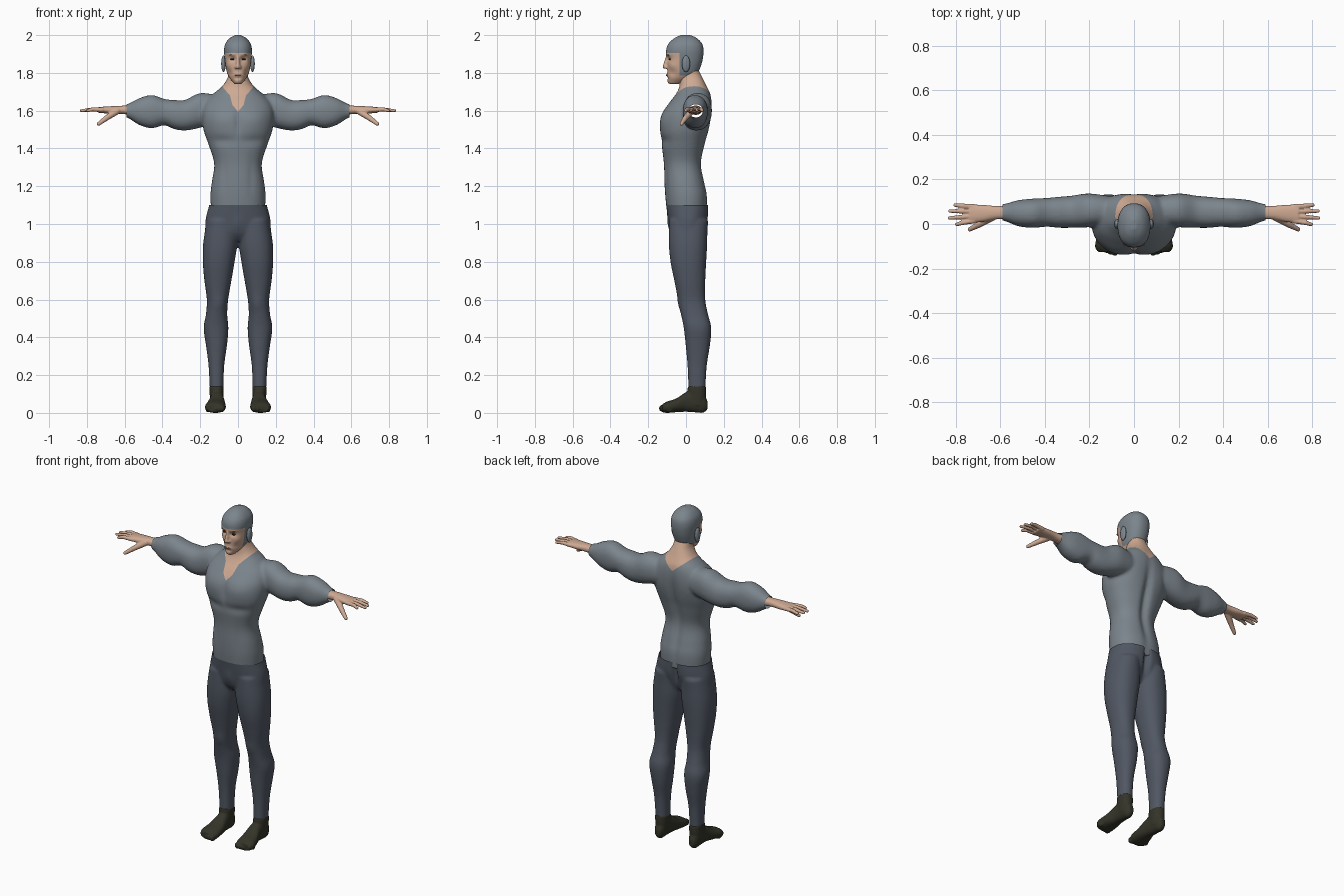
import bpy, bmesh, math
from mathutils import Matrix, Vector

default = bpy.data.objects.get("Cube")
if default:
    bpy.data.objects.remove(default, do_unlink=True)


def material(name, rgb):
    mat = bpy.data.materials.new(name)
    mat.use_nodes = True
    mat.diffuse_color = (*rgb, 1)
    for node in mat.node_tree.nodes:
        if node.type == 'BSDF_PRINCIPLED':
            node.inputs["Base Color"].default_value = (*rgb, 1)
    return mat


GREY = material("shirt grey", (.2, .235, .265))
BLUE = material("trouser slate", (.082, .096, .125))
SKIN = material("skin", (.62, .4, .29))
BOOT = material("boot olive", (.034, .034, .022))
DARK = material("eye brown", (.03, .02, .015))
LIPS = material("lip pink", (.42, .2, .16))


def loft(bm, rows, axis, n=40, steps=5):
    """Smooth skin through rounded sections (position, low/high, low/high)."""
    ext = [rows[0]] + rows + [rows[-1]]
    path = []
    for p, q, r, s in zip(ext, ext[1:], ext[2:], ext[3:]):
        for k in range(steps):
            t = k / steps
            path.append([b + t * ((c - a) + t * ((2*a - 5*b + 4*c - d) + t * (3*b - a - 3*c + d))) / 2
                         for a, b, c, d in zip(p, q, r, s)])
    path.append(rows[-1])
    soft = lambda c: math.copysign(abs(c) ** .88, c)
    rings = []
    for t, a, b, c, d in path:
        ring = []
        for k in range(n):
            ang = math.tau * k / n
            u = (a + b) / 2 + (b - a) / 2 * soft(math.cos(ang))
            v = (c + d) / 2 + (d - c) / 2 * soft(math.sin(ang))
            ring.append(bm.verts.new([(t, u, v), (u, t, v), (u, v, t)][axis]))
        rings.append(ring)
    for low, high in zip(rings, rings[1:]):
        for k in range(n):
            m = (k + 1) % n
            bm.faces.new((low[k], low[m], high[m], high[k]))
    bm.faces.new(rings[0][::-1])
    bm.faces.new(rings[-1])


def both(rows):
    return [(z, -w, w, a, b) for z, w, a, b in rows]


def ball(bm, centre, size, detail=2):
    place = Matrix.Translation(centre) @ Matrix.Diagonal((*size, 1))
    bmesh.ops.create_icosphere(bm, subdivisions=detail, radius=1, matrix=place)


def beads(bm, path):
    for a, b in zip(path, path[1:]):
        for k in range(9):
            x, y, z, r = Vector(a).lerp(Vector(b), k / 8)
            ball(bm, (x, y, z), (r, r, r))


def flip(bm, faces):
    verts = {v for f in faces for v in f.verts}
    for v in verts:
        v.co.x = -v.co.x
    bmesh.ops.reverse_faces(bm, faces=faces)


def add_mirror(bm):
    copy = bmesh.ops.duplicate(bm, geom=bm.verts[:] + bm.edges[:] + bm.faces[:])
    flip(bm, [g for g in copy["geom"] if isinstance(g, bmesh.types.BMFace)])


def save(name, bm, mats):
    for f in bm.faces:
        f.smooth = True
    mesh = bpy.data.meshes.new(name)
    bm.to_mesh(mesh)
    for m in mats:
        mesh.materials.append(m)
    ob = bpy.data.objects.new(name, mesh)
    bpy.context.scene.collection.objects.link(ob)
    return ob


def save_pair(name, bm, mats):
    save("left_" + name, bm, mats)
    flip(bm, bm.faces[:])
    save("right_" + name, bm, mats)


def fuse(bm, voxel, rounds):
    """Blend overlapping solids into one smooth skin."""
    bmesh.ops.recalc_face_normals(bm, faces=bm.faces[:])
    ob = save("blend", bm, [])
    remesh = ob.modifiers.new("Remesh", 'REMESH')
    remesh.mode, remesh.voxel_size = 'VOXEL', voxel
    ob.modifiers.new("Smooth", 'SMOOTH').iterations = rounds
    out = bmesh.new()
    out.from_object(ob, bpy.context.evaluated_depsgraph_get())
    mesh = ob.data
    bpy.data.objects.remove(ob)
    bpy.data.meshes.remove(mesh)
    return out


def sculpt(bm, bumps):
    """Push the skin in or out around mirrored centres."""
    bm.normal_update()
    moves = []
    for v in bm.verts:
        p = (abs(v.co.x), v.co.y, v.co.z)
        push = sum(amt * math.exp(-sum(((a - b) / r) ** 2 for a, b, r in zip(p, c, rad)))
                   for c, rad, amt in bumps)
        moves.append(v.normal * push)
    for v, move in zip(bm.verts, moves):
        v.co += move


def cut(bm, point, normal, clear=False):
    bmesh.ops.bisect_plane(bm, geom=bm.verts[:] + bm.edges[:] + bm.faces[:],
                           plane_co=point, plane_no=normal, clear_outer=clear)


def paint(bm, rule):
    for f in bm.faces:
        f.material_index = int(rule(f.calc_center_median()))


# Shirt: sleeves and torso blended together, with the bare neck
bm = bmesh.new()
loft(bm, [(.1, 0, .12, 1.54, 1.68), (.2, -.014, .137, 1.51, 1.693), (.28, -.017, .127, 1.495, 1.657),
          (.34, -.017, .122, 1.503, 1.657), (.39, -.012, .117, 1.523, 1.662), (.455, -.017, .114, 1.507, 1.683),
          (.52, -.01, .107, 1.523, 1.667), (.58, .013, .091, 1.56, 1.637), (.63, .02, .086, 1.575, 1.627)], 0)
add_mirror(bm)
loft(bm, both([(1.06, .142, -.1, .11), (1.15, .146, -.11, .113), (1.22, .139, -.114, .1), (1.32, .126, -.117, .083),
               (1.42, .156, -.129, .102), (1.5, .183, -.136, .122), (1.58, .19, -.125, .134),
               (1.64, .175, -.09, .137), (1.69, .13, -.052, .13), (1.73, .083, -.035, .11),
               (1.78, .053, -.033, .085), (1.83, .05, -.03, .06)]), 2)
bm = fuse(bm, .009, 6)
sculpt(bm, [((.085, -.12, 1.55), (.07, .06, .06), .01), ((.08, -.12, 1.44), (.08, .05, .025), -.007),
            ((0, -.13, 1.54), (.016, .05, .07), -.008), ((0, .12, 1.38), (.025, .07, .2), -.022),
            ((.1, .12, 1.56), (.06, .05, .07), .005), ((.07, -.12, 1.24), (.02, .05, .1), -.004)])
front = [(0, 1.595), (.03, 1.63), (.042, 1.68), (.09, 1.735)]
back = [(0, 1.66), (.09, 1.735)]
cut(bm, (0, .04, 0), (0, 1, 0))
for line in (front, back):
    for (x, z), (x2, z2) in zip(line, line[1:]):
        for s in (1, -1):
            cut(bm, (s * x, 0, z), (s * (z2 - z), 0, x - x2))


def bare(p):
    line = front if p.y < .04 else back
    for (x, z), (x2, z2) in zip(line, line[1:]):
        if abs(p.x) < x2:
            return p.z > z + (z2 - z) * (abs(p.x) - x) / (x2 - x)
    return p.z > line[-1][1] and abs(p.x) < .1


paint(bm, bare)
for s in (1, -1):
    cut(bm, (s * .59, 0, 0), (s, 0, 0), True)
save("shirt_and_neck", bm, [GREY, SKIN])

# Trousers
bm = bmesh.new()
loft(bm, [(1.02, .01, .165, -.09, .112), (.9, .004, .184, -.091, .112), (.8, .018, .186, -.082, .107),
          (.7, .035, .178, -.062, .102), (.6, .052, .165, -.042, .102), (.52, .057, .17, -.026, .117),
          (.45, .051, .182, -.012, .134), (.36, .058, .17, -.002, .127), (.25, .073, .156, .008, .11),
          (.12, .078, .149, .013, .102)], 2)
add_mirror(bm)
loft(bm, both([(1.14, .148, -.108, .117), (1.1, .153, -.105, .119), (1.02, .172, -.094, .112),
               (.95, .165, -.08, .09), (.91, .09, -.05, .06)]), 2)
bm = fuse(bm, .008, 5)
sculpt(bm, [((0, .12, 1.03), (.018, .06, .1), -.025), ((.08, .11, 1.03), (.05, .05, .06), .005),
            ((.1, -.03, .58), (.03, .03, .04), .005), ((0, -.09, 1), (.03, .04, .04), .006)])
cut(bm, (0, 0, 1.1), (0, 0, 1), True)
cut(bm, (0, 0, .135), (0, 0, -1), True)
save("trousers", bm, [BLUE])

# Soft boots with toe shapes
bm = bmesh.new()
loft(bm, [(.114, .098, .128, .02, .06), (.09, .085, .142, .001, .11), (.05, .08, .146, .003, .128),
          (0, .073, .15, .006, .11), (-.05, .066, .165, .004, .077), (-.1, .065, .175, 0, .06),
          (-.125, .074, .162, .004, .046)], 1)
loft(bm, [(.04, .08, .147, .02, .1), (.1, .077, .15, .008, .106), (.14, .077, .151, .01, .105)], 2)
for k in range(5):
    r = .021 - .002 * k
    ball(bm, (.085 + .019 * k, -.12 + .002 * k * k, r + .003), (r * .8, r * 1.15, r))
bm = fuse(bm, .005, 2)
bmesh.ops.translate(bm, verts=bm.verts[:], vec=(0, 0, -min(v.co.z for v in bm.verts)))
save_pair("boot", bm, [BOOT])

# Hands with spread fingers and lowered thumb
bm = bmesh.new()
loft(bm, [(.56, .02, .084, 1.577, 1.627), (.62, .021, .081, 1.583, 1.626), (.68, .01, .086, 1.584, 1.623),
          (.74, .004, .088, 1.589, 1.619)], 0)
for y, tip, reach in ((.014, -.002, .805), (.036, .027, .838), (.057, .058, .835), (.078, .085, .812)):
    beads(bm, [(.72, y, 1.604, .0125), (.77, (y + tip) / 2, 1.607, .011), (reach - .008, tip, 1.6, .0085)])
beads(bm, [(.64, .03, 1.598, .019), (.695, -.002, 1.562, .015), (.738, -.024, 1.53, .0105)])
bm = fuse(bm, .004, 2)
save_pair("hand", bm, [SKIN])

# Head with nose, face relief and close cap
bm = bmesh.new()
loft(bm, both([(1.742, .02, -.088, -.035), (1.77, .043, -.098, .025), (1.8, .058, -.099, .062),
               (1.84, .066, -.099, .08), (1.88, .071, -.1, .09), (1.92, .074, -.105, .093),
               (1.955, .067, -.093, .085), (1.985, .043, -.06, .056), (2.001, .012, -.025, .02)]), 2)
beads(bm, [(0, -.1, 1.885, .008), (0, -.112, 1.833, .012)])
for s in (1, -1):
    ball(bm, (s * .011, -.104, 1.83), (.009, .01, .008))
bm = fuse(bm, .005, 2)
sculpt(bm, [((.03, -.1, 1.872), (.016, .03, .012), -.01), ((.03, -.1, 1.898), (.03, .03, .01), .004),
            ((.045, -.07, 1.84), (.02, .03, .02), .004), ((.045, -.07, 1.8), (.02, .03, .02), -.005),
            ((0, -.1, 1.788), (.022, .02, .008), .005), ((0, -.1, 1.772), (.02, .02, .006), -.004),
            ((0, -.09, 1.755), (.018, .02, .012), .005)])
cut(bm, (0, 0, 1.905), (0, 0, 1))
cut(bm, (0, 0, 1.787), (0, 0, 1))
cut(bm, (0, -.035, 0), (0, 1, 0))
paint(bm, lambda p: p.z < 1.905 and (p.y < -.035 or p.z < 1.787))
save("head_and_cap", bm, [GREY, SKIN])

# Small facial parts and covered ears
for name, centre, size, mat in (("ear", (.077, 0, 1.848), (.012, .022, .044), GREY),
                                ("eye", (.03, -.084, 1.872), (.012, .008, .005), DARK),
                                ("eyebrow", (.03, -.094, 1.894), (.017, .006, .003), GREY)):
    bm = bmesh.new()
    ball(bm, centre, size, 3)
    save_pair(name, bm, [mat])
bm = bmesh.new()
ball(bm, (0, -.1, 1.788), (.019, .006, .005), 3)
save("lips", bm, [LIPS])
